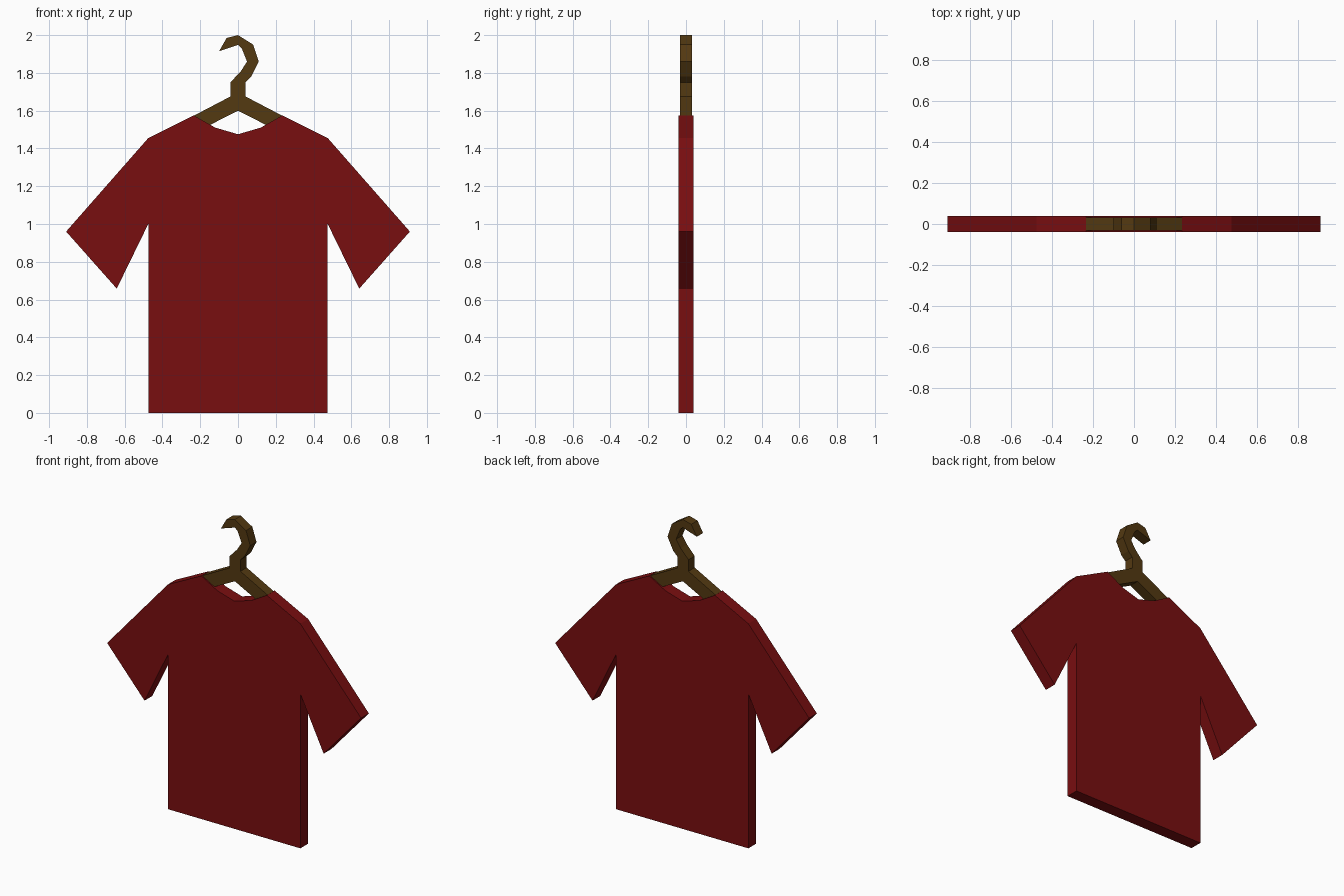
import bpy
import bmesh

if "Cube" in bpy.data.objects:
    bpy.data.objects.remove(bpy.data.objects["Cube"])


def material(name, rgb):
    m = bpy.data.materials.new(name)
    m.diffuse_color = (*rgb, 1.0)
    m.use_nodes = True
    m.node_tree.nodes["Principled BSDF"].inputs["Base Color"].default_value = m.diffuse_color
    return m


def plate(name, outline, half_depth, mat):
    """Extrude a front (x, z) outline symmetrically along y."""
    bm = bmesh.new()
    face = bm.faces.new([bm.verts.new((x, -half_depth, z)) for x, z in outline])
    ext = bmesh.ops.extrude_face_region(bm, geom=[face], use_keep_orig=True)
    moved = [v for v in ext["geom"] if isinstance(v, bmesh.types.BMVert)]
    bmesh.ops.translate(bm, verts=moved, vec=(0, 2 * half_depth, 0))
    bmesh.ops.recalc_face_normals(bm, faces=bm.faces)
    mesh = bpy.data.meshes.new(name)
    bm.to_mesh(mesh)
    bm.free()
    mesh.materials.append(mat)
    obj = bpy.data.objects.new(name, mesh)
    bpy.context.collection.objects.link(obj)
    return obj


red = material("dark red cloth", (0.19, 0.0044, 0.0052))
brown = material("brown wood", (0.088, 0.041, 0.0056))

# Shirt: right half from neckline to hem, then mirrored
half = [(0.12, 1.51), (0.235, 1.575), (0.475, 1.455), (0.91, 0.96),
        (0.642, 0.658), (0.475, 1.0), (0.475, 0.0)]
shirt = [(0, 1.475)] + half + [(-x, z) for x, z in reversed(half)]
plate("shirt", shirt, 0.04, red)

# Hanger: sloping arms tucked into the shoulders, neck and open hook
right_arm = [(0, 1.6), (0.2, 1.498), (0.233, 1.574), (0.04, 1.675)]
hook = [(0.04, 1.75), (0.07, 1.78), (0.11, 1.86), (0.08, 1.95), (0, 2.0),
        (-0.06, 1.985), (-0.1, 1.915), (0, 1.948), (0.02, 1.93),
        (0.048, 1.86), (0.016, 1.81), (-0.04, 1.75)]
left_arm = [(-x, z) for x, z in reversed(right_arm[1:])]
plate("hanger", right_arm + hook + left_arm, 0.032, brown)
